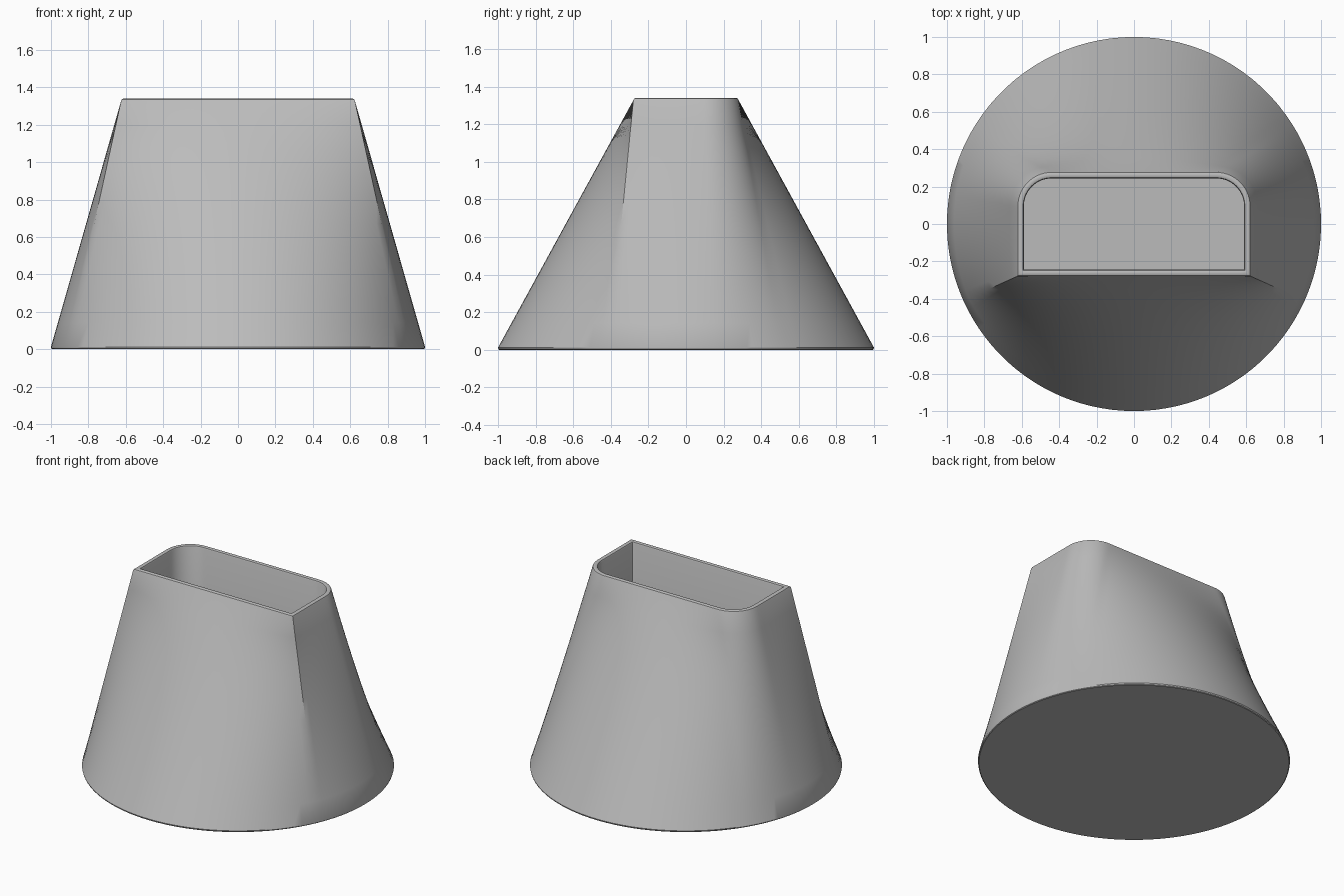
import bpy, bmesh
from math import sin, cos, atan2, pi

if "Cube" in bpy.data.objects:
    bpy.data.objects.remove(bpy.data.objects["Cube"])

HALF_W, HALF_D, CORNER, TOP = 0.625, 0.28, 0.185, 1.34
FLOOR = 0.07
SHOULDER = TOP - 0.012


def half_profile(inset):
    """Right half of the mouth outline, front middle to back middle, with base angles."""
    w, d, r = HALF_W - inset, HALF_D - inset, CORNER - inset
    cx, cy = HALF_W - CORNER, HALF_D - CORNER
    # Base angles of the profile's key points
    corner = atan2(-HALF_D, HALF_W)
    side_end = atan2(cy, HALF_W)
    back_start = atan2(HALF_D, cx)
    segments = [
        (20, lambda t: (w * t, -d), -pi / 2, corner),
        (12, lambda t: (w, -d + (cy + d) * t), corner, side_end),
        (14, lambda t: (cx + r * cos(t * pi / 2), cy + r * sin(t * pi / 2)), side_end, back_start),
        (16, lambda t: (cx * (1 - t), d), back_start, pi / 2),
    ]
    points = [(*f(i / n), a + (b - a) * i / n) for n, f, a, b in segments for i in range(n)]
    return points + [(0, d, pi / 2)]


def profile(inset):
    right = half_profile(inset)
    return right + [(-x, y, pi - a) for x, y, a in reversed(right[1:-1])]


def mouth_ring(inset, z):
    return [(x, y, z) for x, y, a in profile(inset)]


def base_ring(radius, z):
    return [(radius * cos(a), radius * sin(a), z) for x, y, a in profile(0)]


# Outer wall: round base blending into the D-shaped mouth
low, high = base_ring(1, 0.012), mouth_ring(0, SHOULDER)
rings = [base_ring(0.993, 0), base_ring(0.998, 0.004)]
STEPS = 10
for s in range(STEPS + 1):
    t = s / STEPS
    rings.append([tuple(p + (q - p) * t for p, q in zip(a, b)) for a, b in zip(low, high)])

# Rounded rim, then straight pocket walls down to the floor
for inset, drop in [(0.004, 0.004), (0.012, 0), (0.025, 0), (0.032, 0.003), (0.036, 0.011)]:
    rings.append(mouth_ring(inset, TOP - drop))
rings.append(mouth_ring(0.036, FLOOR))

bm = bmesh.new()
loops = [[bm.verts.new(p) for p in ring] for ring in rings]
count = len(loops[0])
for a, b in zip(loops, loops[1:]):
    for i in range(count):
        j = (i + 1) % count
        bm.faces.new((a[i], a[j], b[j], b[i]))
bm.faces.new(list(reversed(loops[0])))
bm.faces.new(loops[-1])
bmesh.ops.recalc_face_normals(bm, faces=bm.faces)

mesh = bpy.data.meshes.new("tapered_holder")
bm.to_mesh(mesh)
bm.free()
holder = bpy.data.objects.new("tapered_holder", mesh)
bpy.context.collection.objects.link(holder)

# Plain grey finish
grey = bpy.data.materials.new("light_grey")
grey.use_nodes = True
colour = (0.5, 0.5, 0.5, 1)
grey.diffuse_color = colour
grey.node_tree.nodes["Principled BSDF"].inputs["Base Color"].default_value = colour
mesh.materials.append(grey)

bpy.ops.object.select_all(action="DESELECT")
holder.select_set(True)
bpy.context.view_layer.objects.active = holder
bpy.ops.object.shade_smooth_by_angle(angle=pi / 6)
